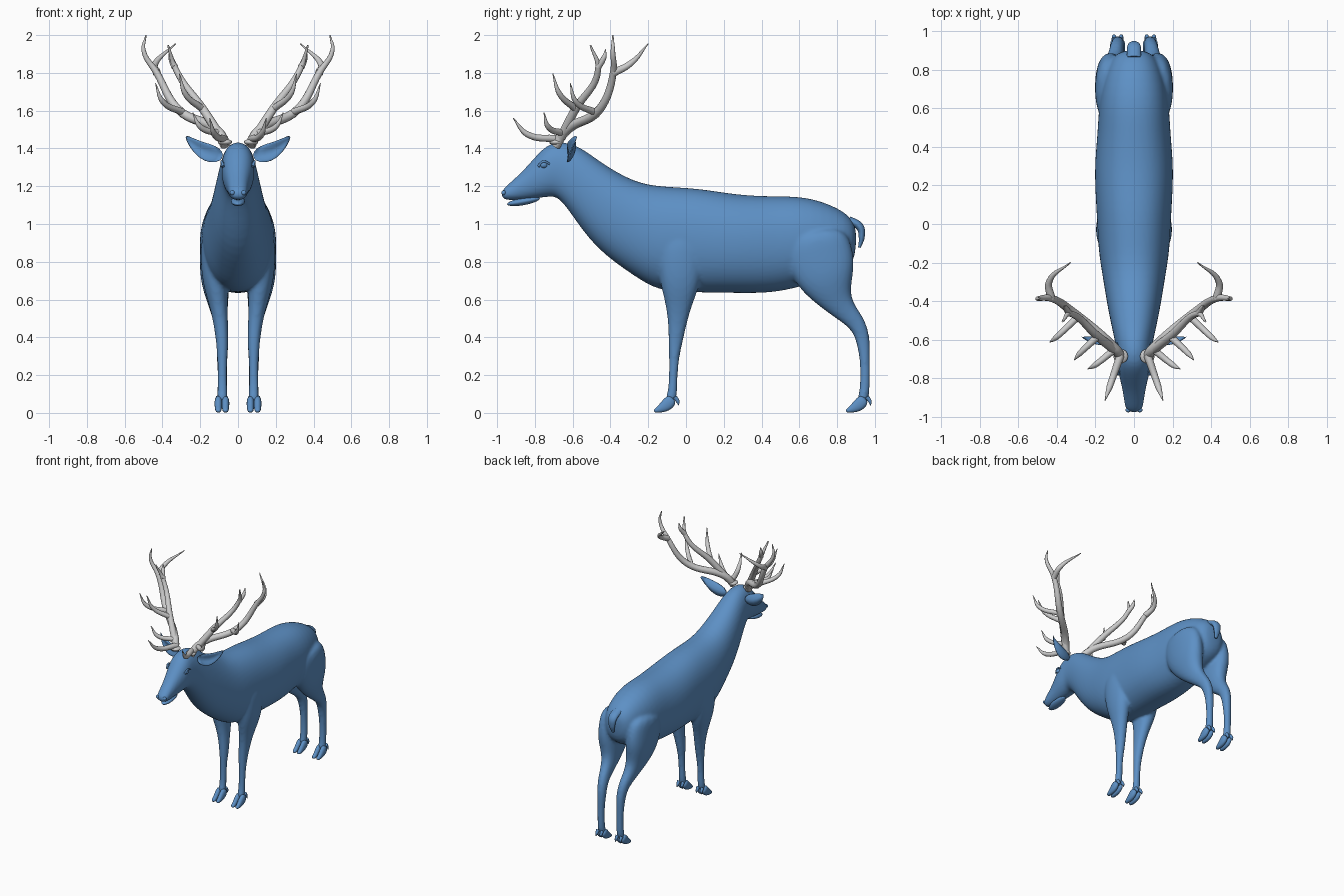
import bpy, bmesh, math
from mathutils import Vector

if "Cube" in bpy.data.objects:
    bpy.data.objects.remove(bpy.data.objects["Cube"])

hide = bpy.data.materials.new("hide")
hide.diffuse_color = (0.11, 0.28, 0.56, 1)
hide.use_nodes = True
hide.node_tree.nodes["Principled BSDF"].inputs["Base Color"].default_value = hide.diffuse_color


def finish(ob, mat=hide):
    if mat:
        ob.data.materials.append(mat)
    for p in ob.data.polygons:
        p.use_smooth = True
    return ob


def select(obs):
    bpy.ops.object.select_all(action='DESELECT')
    for o in obs:
        o.select_set(True)
    bpy.context.view_layer.objects.active = obs[0]


def loft(name, stations, n=16):
    """Skin elliptical rings (centre, vertical half axis, half width), then round them."""
    bm = bmesh.new()
    rings = []
    for c, a, w in stations:
        ring = []
        for i in range(n):
            t = math.tau * i / n
            u, v = (math.copysign(abs(f) ** .9, f) * 1.026 for f in (math.cos(t), math.sin(t)))
            ring.append(bm.verts.new(c + a * u + Vector((w * v, 0, 0))))
        rings.append(ring)
    for r, s in zip(rings, rings[1:]):
        for i in range(n):
            j = (i + 1) % n
            bm.faces.new((r[i], r[j], s[j], s[i]))
    bm.faces.new(rings[0])
    bm.faces.new(rings[-1])
    bmesh.ops.recalc_face_normals(bm, faces=bm.faces)
    me = bpy.data.meshes.new(name)
    bm.to_mesh(me)
    bm.free()
    ob = bpy.data.objects.new(name, me)
    bpy.context.collection.objects.link(ob)
    ob.modifiers.new("round", 'SUBSURF').levels = 2
    return finish(ob)


def limb(name, path, x_rule, w_rule, dy=0):
    """Loft square to a side-view path of (y, z, half depth)."""
    st = []
    for i, (y, z, d) in enumerate(path):
        a, b = path[max(i - 1, 0)], path[min(i + 1, len(path) - 1)]
        t = Vector((0, b[0] - a[0], b[1] - a[1])).normalized()
        st.append((Vector((x_rule(z), y + dy, z)), Vector((0, t.z, -t.y)) * d, w_rule(d)))
    return loft(name, st, 12)


def tube(name, r, *points, s=1, mat=None, tip=.12):
    """Curved horn, tapering from radius r; s mirrors it in x."""
    cu = bpy.data.curves.new(name, 'CURVE')
    cu.dimensions = '3D'
    cu.bevel_depth, cu.bevel_resolution, cu.resolution_u = 1, 3, 8
    cu.use_fill_caps = True
    sp = cu.splines.new('BEZIER')
    sp.bezier_points.add(len(points) - 1)
    for i, (b, (x, y, z)) in enumerate(zip(sp.bezier_points, points)):
        b.co = (s * x, y, z)
        b.radius = r * (1 - (1 - tip) * (i / (len(points) - 1)) ** 2)
        b.handle_left_type = b.handle_right_type = 'AUTO'
    ob = bpy.data.objects.new(name, cu)
    bpy.context.collection.objects.link(ob)
    select([ob])
    bpy.ops.object.convert(target='MESH')
    return finish(bpy.context.object, mat)


def ball(name, loc, scale, rot=(0, 0, 0), mat=hide):
    bpy.ops.mesh.primitive_uv_sphere_add(segments=16, ring_count=10, radius=1, location=loc, rotation=rot)
    ob = bpy.context.object
    ob.name, ob.scale = name, scale
    return finish(ob, mat)


# torso, neck and head: back point, belly point, half width
profile = [(.905, .97, .90, .86, .05), (.865, 1.06, .87, .75, .125), (.66, 1.145, .68, .69, .18),
           (.48, 1.145, .48, .635, .186), (.28, 1.15, .28, .635, .207), (.06, 1.19, .06, .64, .192),
           (-.13, 1.195, -.14, .64, .185), (-.28, 1.22, -.28, .73, .16), (-.46, 1.33, -.48, .87, .13),
           (-.58, 1.425, -.61, 1.06, .10), (-.70, 1.44, -.68, 1.15, .085), (-.77, 1.39, -.73, 1.145, .088),
           (-.865, 1.275, -.84, 1.13, .058), (-.955, 1.2, -.935, 1.124, .049), (-.982, 1.165, -.974, 1.133, .034)]
trunk = loft("body", [(Vector((0, (a + c) / 2, (b + d) / 2)), Vector((0, a - c, b - d)) / 2, w)
                      for a, b, c, d, w in profile])

# lower jaw, leaving the mouth line open
ball("lower_jaw", (0, -.86, 1.12), (.038, .088, .02), (.18, 0, 0))

# legs as side-view paths
front = [(-.03, .98, .11), (-.025, .82, .13), (-.032, .68, .106), (-.038, .58, .072), (-.045, .48, .05),
         (-.056, .37, .037), (-.064, .28, .025), (-.068, .17, .022), (-.072, .1, .027), (-.088, .05, .028)]
hind = [(.68, .98, .15), (.70, .84, .19), (.745, .71, .16), (.79, .60, .088), (.85, .53, .058),
        (.915, .465, .045), (.94, .38, .037), (.948, .27, .026), (.948, .17, .025), (.944, .1, .028), (.928, .05, .028)]
toe = [(-.068, .08, .03), (-.1, .042, .036), (-.135, .021, .022), (-.172, .008, .008)]

parts = [trunk]
for s, side in ((-1, "right"), (1, "left")):
    def spread(z):
        return s * (.083 + .04 * min(max((z - .42) / .28, 0), 1))

    for label, leg, dy in (("front", front, 0), ("hind", hind, 1.017)):
        parts.append(limb(f"{label}_leg_{side}", leg, spread, lambda d: min(.014 + d / 2, .08)))
        # cloven hoof and dewclaws
        for k in (-1, 1):
            cx = s * .085 + k * .019
            limb(f"{label}_hoof_{side}", toe, lambda z: cx, lambda d: .012 + d / 4, dy)
            tube(f"{label}_dewclaw_{side}", .013, (cx, dy - .06, .085), (cx, dy - .043, .06),
                 (cx + k * .004, dy - .04, .04), mat=hide)

    # ear: cupped leaf
    ear = ball(f"ear_{side}", (0, 0, 0), (1, 1, 1))
    for v in ear.data.vertices:
        x, y, z = v.co
        t = (x + 1) / 2
        cup = .018 * (1 - z * z) if y < 0 else 0
        v.co = (s * (.08 + .197 * t), -.625 + .03 * t + y * .024 + cup - .012 * abs(z),
                1.365 + .02 * t + .075 * t ** 3 + z * .055 * (1 - .25 * t))
    if s < 0:
        ear.data.flip_normals()

    # eye, brow lid and nostril
    ball(f"eye_{side}", (s * .078, -.752, 1.312), (.014, .021, .016), (0, 0, s * .3))
    tube(f"eyelid_{side}", .007, (.078, -.782, 1.305), (.087, -.755, 1.331), (.086, -.722, 1.318),
         s=s, mat=hide, tip=.7)
    ball(f"nostril_{side}", (s * .03, -.965, 1.165), (.014, .012, .013))

    # antler: burr, rear beam with fork, upper beam with fork, four tines
    ball(f"antler_burr_{side}", (s * .069, -.686, 1.433), (.038, .038, .017), mat=None)
    tube(f"antler_rear_beam_{side}", .027, (.067, -.69, 1.415), (.10, -.645, 1.485), (.32, -.455, 1.61),
         (.43, -.385, 1.80), (.5, -.387, 1.92), (.487, -.387, 2.0), s=s)
    tube(f"antler_rear_fork_{side}", .022, (.43, -.385, 1.80), (.44, -.3, 1.845), (.33, -.2, 1.955), s=s)
    tube(f"antler_upper_beam_{side}", .025, (.09, -.66, 1.46), (.18, -.59, 1.60), (.33, -.465, 1.82),
         (.37, -.505, 1.945), s=s, tip=.2)
    tube(f"antler_upper_fork_{side}", .018, (.335, -.465, 1.83), (.355, -.435, 1.88), (.36, -.425, 1.925), s=s)
    tube(f"antler_brow_tine_{side}", .021, (.07, -.68, 1.45), (.125, -.84, 1.475), (.15, -.915, 1.56), s=s)
    tube(f"antler_second_tine_{side}", .019, (.10, -.65, 1.48), (.20, -.73, 1.515), (.24, -.752, 1.59), s=s)
    tube(f"antler_third_tine_{side}", .019, (.19, -.585, 1.61), (.28, -.67, 1.69), (.31, -.705, 1.795), s=s)
    tube(f"antler_outer_tine_{side}", .019, (.29, -.48, 1.59), (.40, -.585, 1.65), (.437, -.613, 1.745), s=s)

# tail
tail = tube("tail", .024, (0, .86, 1.02), (0, .92, .985), (0, .93, .93), (0, .918, .875), mat=hide, tip=.3)
tail.scale.x = 1.6

# merge trunk and legs into one smooth skin
select(parts)
bpy.ops.object.convert(target='MESH')
select(parts)
bpy.ops.object.join()
m = trunk.modifiers.new("merge", 'REMESH')
m.mode, m.voxel_size, m.use_smooth_shade = 'VOXEL', .011, True
m = trunk.modifiers.new("blend", 'SMOOTH')
m.factor, m.iterations = .5, 5
